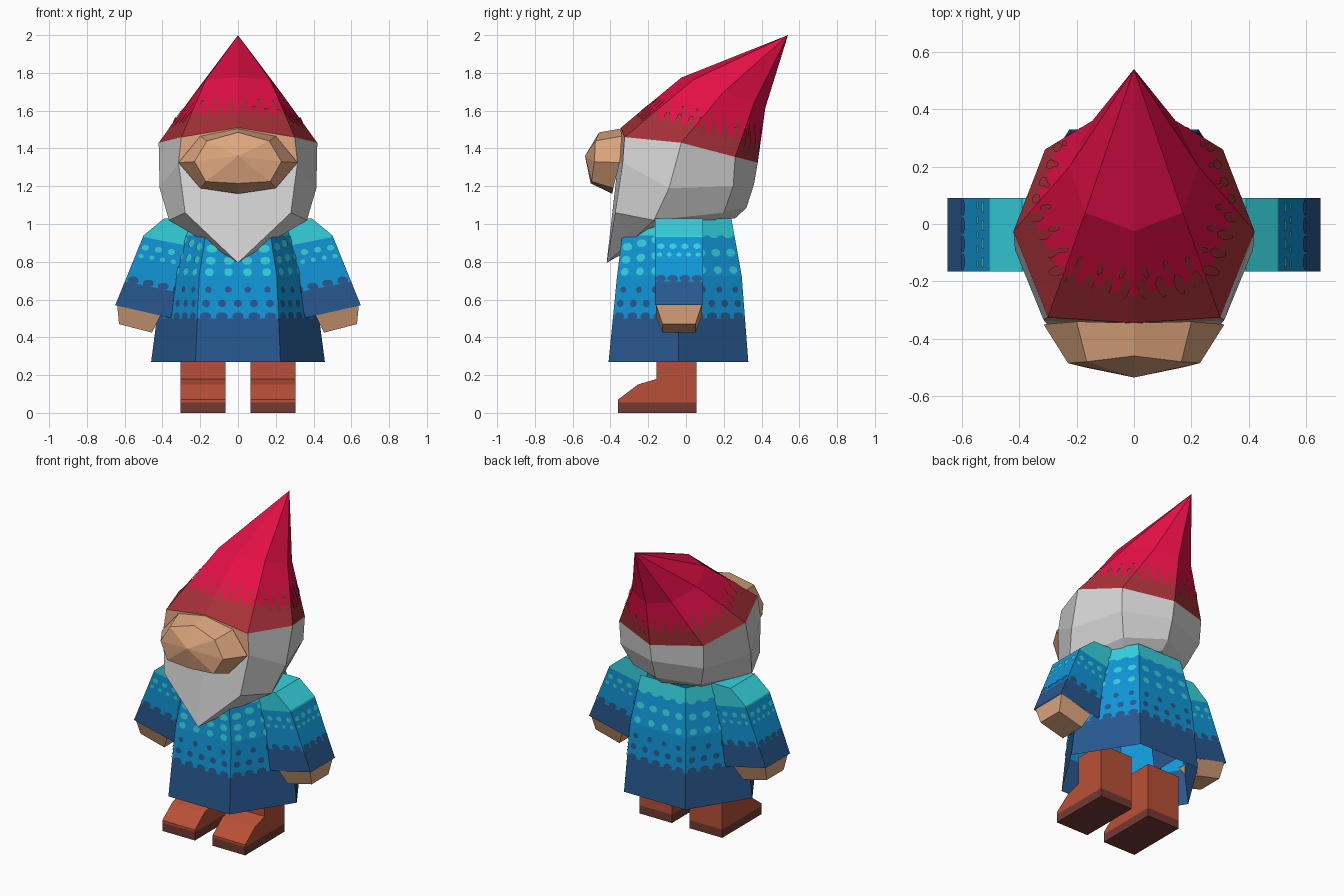
import bpy, bmesh, math
from mathutils import Vector
from mathutils.bvhtree import BVHTree

if "Cube" in bpy.data.objects:
    bpy.data.objects.remove(bpy.data.objects["Cube"])

COLOURS = {  # sRGB 0-255
    "navy": (40, 88, 142), "blue": (17, 150, 215), "turquoise": (52, 210, 222),
    "crimson": (228, 15, 70), "dark_red": (165, 48, 55), "skin": (220, 165, 125),
    "hair_grey": (214, 214, 214), "boot_rust": (185, 80, 55), "sole_brown": (115, 58, 52),
}
NAMES = list(COLOURS)


def linear(c):
    c /= 255
    return c / 12.92 if c <= 0.04045 else ((c + 0.055) / 1.055) ** 2.4


MATS = {}
for name, rgb in COLOURS.items():
    MATS[name] = bpy.data.materials.new(name)
    MATS[name].diffuse_color = (*[linear(c) for c in rgb], 1)


def sym(half):
    """Complete a ring from its +x half."""
    return half + [(-x, y, z) for x, y, z in reversed(half) if x > 1e-6]


def loft(rings, bottom=False, top=False):
    """Skin rings of equal length; coincident points collapse to tips."""
    bm = bmesh.new()
    vs = [[bm.verts.new(p) for p in ring] for ring in rings]
    n = len(rings[0])
    for lo, hi in zip(vs, vs[1:]):
        for i in range(n):
            j = (i + 1) % n
            bm.faces.new((lo[i], lo[j], hi[j], hi[i]))
    if bottom:
        bm.faces.new(list(reversed(vs[0])))
    if top:
        bm.faces.new(vs[-1])
    bmesh.ops.remove_doubles(bm, verts=bm.verts, dist=1e-5)
    if bottom and top:
        bmesh.ops.recalc_face_normals(bm, faces=bm.faces)
    return bm


def cut(bm, co, no=(0, 0, 1)):
    geom = bm.verts[:] + bm.edges[:] + bm.faces[:]
    bmesh.ops.bisect_plane(bm, geom=geom, plane_co=co, plane_no=no)


def paint(bm, rule):
    for f in bm.faces:
        f.material_index = NAMES.index(rule(f.calc_center_median()))


def dots(bm, lower, upper, columns, rows):
    """Thin painted plates on the panels between two rings.
    rows: (height fraction, count, half width, half height, colour)"""
    tree = BVHTree.FromBMesh(bm)
    n = len(lower)
    for i in columns:
        a0, b0, a1, b1 = (Vector(p) for p in
                          (lower[i], lower[(i + 1) % n], upper[i], upper[(i + 1) % n]))
        for t, count, r, h, colour in rows:
            for k in range(count):
                p = a0.lerp(a1, t).lerp(b0.lerp(b1, t), (k + 0.5) / count)
                p, normal, _, _ = tree.find_nearest(p)
                up = Vector((0, 0, 1))
                v = (up - normal * normal.dot(up)).normalized()
                u = v.cross(normal)
                ring = [p + normal * 0.004 + u * r * math.cos(a) + v * h * math.sin(a)
                        for a in [s * math.tau / 8 + math.pi / 8 for s in range(8)]]
                f = bm.faces.new([bm.verts.new(q) for q in ring])
                f.material_index = NAMES.index(colour)


def finish(name, bm, mirror=False):
    me = bpy.data.meshes.new(name)
    # keep only the materials this part uses
    used = sorted({f.material_index for f in bm.faces})
    for f in bm.faces:
        f.material_index = used.index(f.material_index)
    bm.to_mesh(me)
    bm.free()
    for i in used:
        me.materials.append(MATS[NAMES[i]])
    ob = bpy.data.objects.new(name, me)
    bpy.context.collection.objects.link(ob)
    if mirror:
        m = ob.modifiers.new("mirror", 'MIRROR')
        m.use_mirror_merge = False
    return ob


# Coat: open six-sided tube, navy hem, turquoise shoulders
hem = sym([(.225, -.41, .27), (.46, -.04, .27), (.225, .33, .27)])
waist = sym([(.205, -.365, .725), (.40, -.04, .725), (.205, .295, .725)])
collar = sym([(.175, -.34, .925), (.32, -.04, 1.03), (.165, .24, 1.03)])
coat = loft([hem, waist, collar])
cut(coat, (0, 0, .5))
cut(coat, (0, 0, .94))
paint(coat, lambda c: "navy" if c.z < .5 else "turquoise" if c.z > .94 else "blue")
dots(coat, hem, waist, range(6), [(.53, 5, .032, .022, "navy"), (.68, 5, .022, .02, "navy"),
                                  (.84, 4, .018, .018, "navy")])
dots(coat, waist, collar, range(6), [(.1, 4, .024, .022, "turquoise"),
                                     (.4, 4, .028, .022, "turquoise"),
                                     (.72, 4, .032, .022, "turquoise")])
finish("coat", coat)


# Sleeves (open cuffs) and hands
def arm_ring(inner, outer, y0, y1):
    (xi, zi), (xo, zo) = inner, outer
    return [(xi, y0, zi), (xo, y0, zo), (xo, y1, zo), (xi, y1, zi)]


cuff = arm_ring((.30, .49), (.65, .57), -.165, .09)
elbow = arm_ring((.24, .90), (.50, .94), -.165, .09)
shoulder = arm_ring((.20, 1.03), (.39, 1.03), -.165, .09)
sleeve = loft([cuff, elbow, shoulder], top=True)
tilt = Vector((-.2, 0, 1)).normalized()
low, high = Vector((.45, 0, .665)), Vector((.42, 0, .915))
cut(sleeve, low, tilt)
cut(sleeve, high, tilt)
paint(sleeve, lambda c: "navy" if (c - low).dot(tilt) < 0
      else "turquoise" if (c - high).dot(tilt) > 0 else "blue")
dots(sleeve, cuff, elbow, (0, 1, 2), [(.38, 4, .03, .02, "navy"),
                                      (.72, 5, .014, .012, "turquoise"),
                                      (.84, 4, .02, .016, "turquoise")])
finish("sleeves", sleeve, mirror=True)

hand = loft([arm_ring((.455, .425), (.63, .47), -.125, .05),
             arm_ring((.41, .515), (.64, .575), -.16, .085)], True, True)
paint(hand, lambda c: "skin")
finish("hands", hand, mirror=True)

# Boots: side profile extruded across x, with dark soles
profile = [(.055, 0), (.055, .36), (-.155, .36), (-.155, .18), (-.255, .15), (-.36, .07), (-.36, 0)]
boot = loft([[(x, y, z) for y, z in profile] for x in (.065, .305)], True, True)
cut(boot, (0, 0, .055))
paint(boot, lambda c: "sole_brown" if c.z < .055 else "boot_rust")
finish("boots", boot, mirror=True)

# Head: hair and beard shell, with a skin panel under the brim
brim = sym([(0, -.345, 1.51), (.30, -.325, 1.46), (.42, -.025, 1.43), (.31, .26, 1.355), (0, .38, 1.325)])
head = loft([
    [(0, -.05, 1.0)] * 8,
    sym([(0, -.42, .795), (.18, -.29, .91), (.365, -.17, 1.02), (.22, .15, 1.02), (0, .26, 1.03)]),
    sym([(0, -.42, .795), (.28, -.375, 1.06), (.365, -.17, 1.02), (.25, .2, 1.06), (0, .32, 1.085)]),
    sym([(0, -.36, 1.325), (.315, -.335, 1.325), (.415, -.09, 1.19), (.305, .25, 1.20), (0, .36, 1.21)]),
    brim])
paint(head, lambda c: "skin" if c.y < -.31 and c.z > 1.3 else "hair_grey")
finish("head_and_beard", head)

# Nose: faceted dome, rings run from the face to the front
nose = loft([
    sym([(0, -.39, 1.16), (.2, -.385, 1.19), (.315, -.35, 1.325), (.2, -.34, 1.465), (0, -.345, 1.505)]),
    sym([(0, -.505, 1.215), (.17, -.5, 1.225), (.23, -.485, 1.33), (.165, -.48, 1.44), (0, -.46, 1.485)]),
    [(0, -.535, 1.36)] * 8])
paint(nose, lambda c: "skin")
finish("nose", nose)

# Pointed hat leaning backwards, dark brim with streaks above it
crown = sym([(0, -.025, 1.775), (.17, .04, 1.765), (.225, .2, 1.70), (.145, .36, 1.64), (0, .42, 1.615)])
hat = loft([brim, crown, [(0, .54, 2.0)] * 8])
band_co, band_no = Vector((0, 0, 1.525)), Vector((0, .257, 1)).normalized()
cut(hat, band_co, band_no)
paint(hat, lambda c: "dark_red" if (c - band_co).dot(band_no) < 0 else "crimson")
dots(hat, brim, crown, range(8), [(.36, 4, .018, .05, "dark_red"),
                                  (.54, 3, .01, .035, "dark_red")])
finish("hat", hat)

for m in bpy.data.materials:
    if m.users and not m.is_grease_pencil:
        m.use_nodes = True
        m.node_tree.nodes["Principled BSDF"].inputs["Base Color"].default_value = m.diffuse_color
